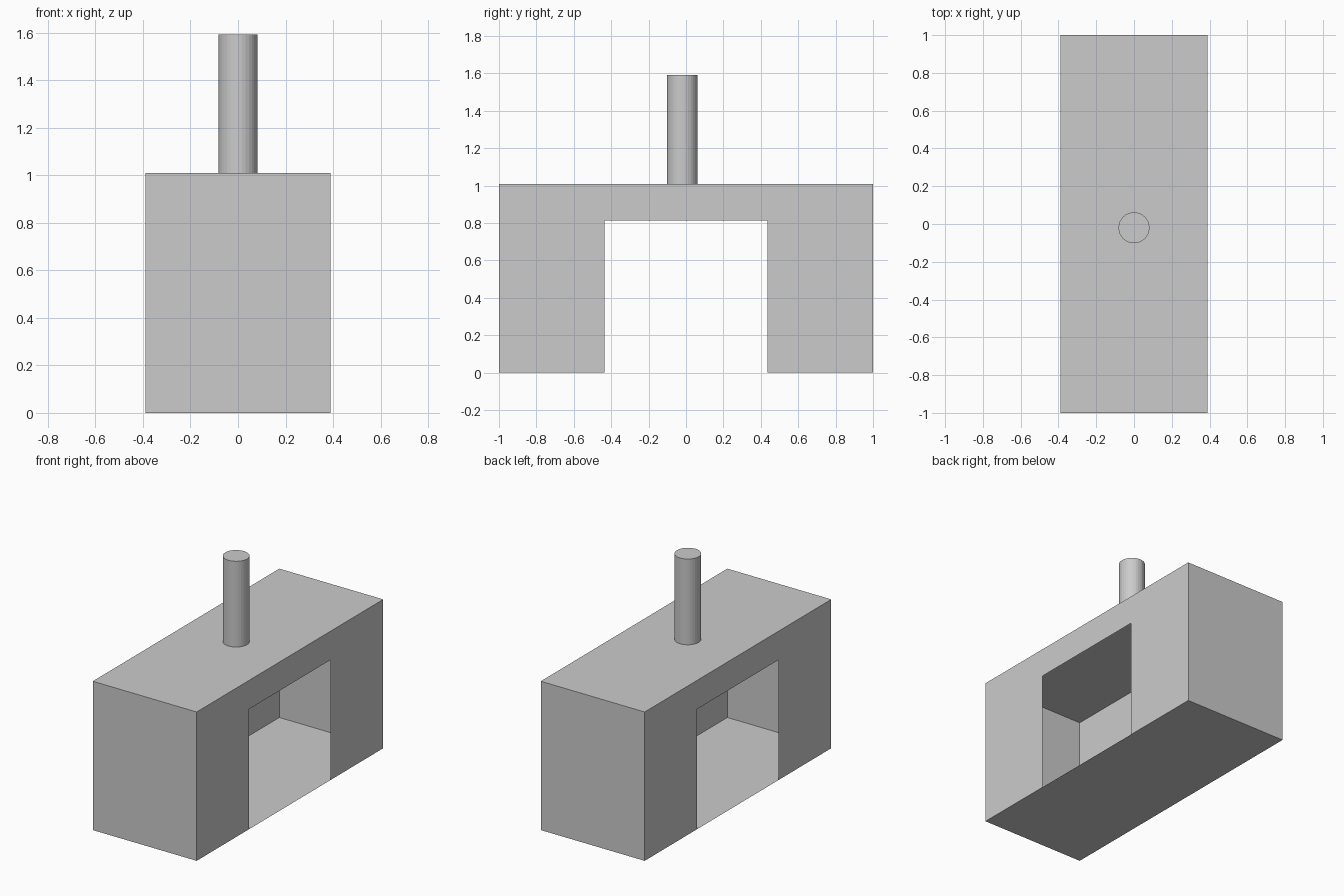
import bpy

if "Cube" in bpy.data.objects:
    bpy.data.objects.remove(bpy.data.objects["Cube"])

HX, HY, H = 0.39, 1.0, 1.01          # half width, half length, height of shell
OY, OZ = 0.437, 0.815                # half width and height of the doorway
PIPE_Y, PIPE_R, PIPE_TOP = -0.02, 0.082, 1.592


def add_mesh(name, verts, faces):
    mesh = bpy.data.meshes.new(name)
    mesh.from_pydata(verts, [], faces)
    obj = bpy.data.objects.new(name, mesh)
    bpy.context.collection.objects.link(obj)
    return obj


# Hollow thin-walled shell: an arch outline on each long side
outline = [(-HY, 0), (-OY, 0), (-OY, OZ), (OY, OZ),
           (OY, 0), (HY, 0), (HY, H), (-HY, H)]
n = len(outline)
verts = [(x, y, z) for x in (HX, -HX) for y, z in outline]
right_wall = list(range(n))
left_wall = [i + n for i in reversed(right_wall)]
# Two end walls and the roof join the sides
joins = [(i, i + n, (i + 1) % n + n, (i + 1) % n) for i in (5, 6, 7)]
add_mesh("hollow_shell", verts, [right_wall, left_wall] + joins)

# Floor sheet closing the underside
add_mesh("floor", [(-HX, -HY, 0), (-HX, HY, 0), (HX, HY, 0), (HX, -HY, 0)],
         [(0, 1, 2, 3)])

# Round pipe standing on the roof
bpy.ops.mesh.primitive_cylinder_add(
    vertices=32, radius=PIPE_R, depth=PIPE_TOP - H,
    location=(0, PIPE_Y, (PIPE_TOP + H) / 2))
bpy.context.object.name = "roof_pipe"
